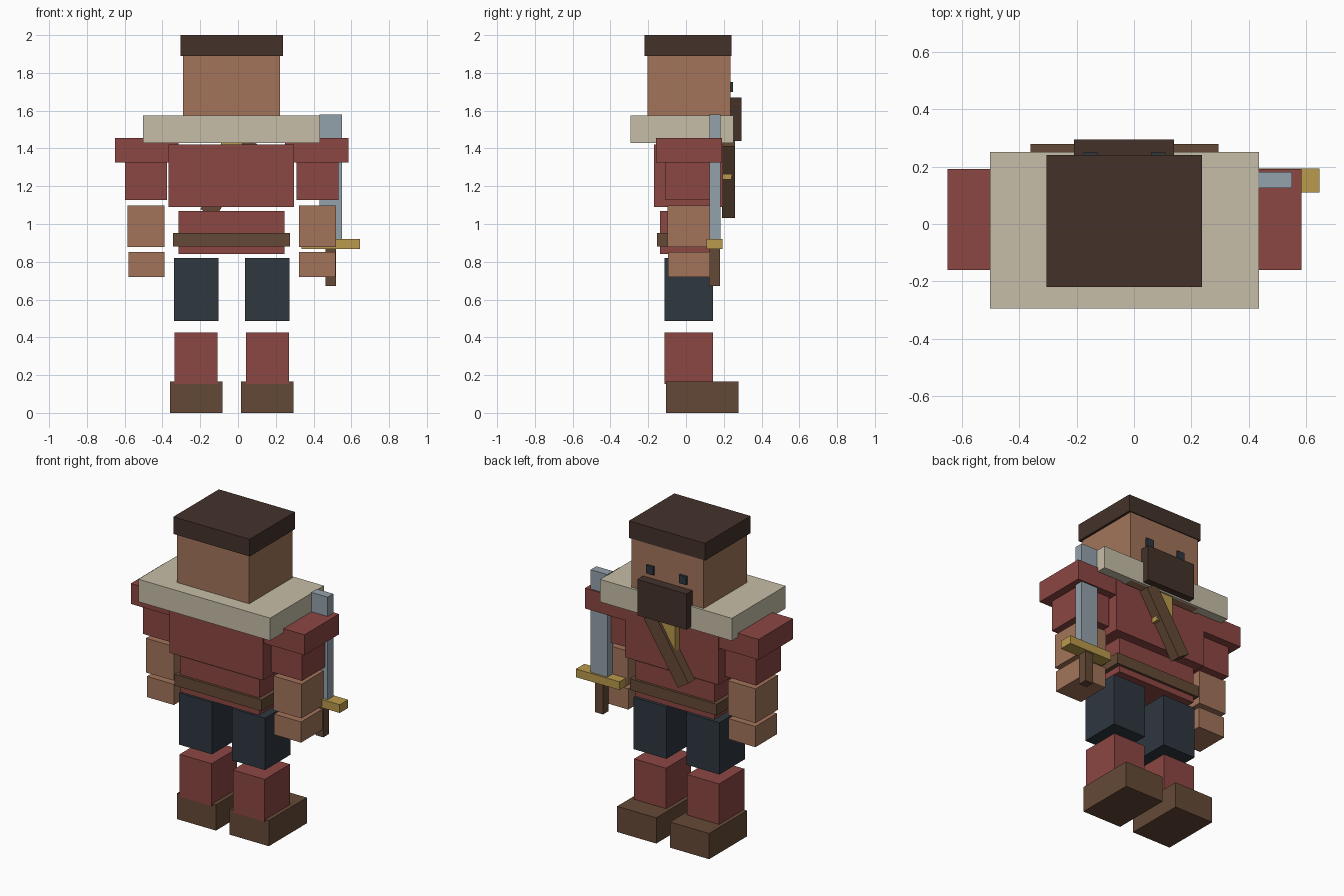
import bpy, math
from mathutils import Matrix, Vector

if "Cube" in bpy.data.objects:
    bpy.data.objects.remove(bpy.data.objects["Cube"])

CX = -0.033  # centre line of the body


def lin(c):
    c /= 255
    return c / 12.92 if c <= 0.04045 else ((c + 0.055) / 1.055) ** 2.4


def material(name, r, g, b):
    m = bpy.data.materials.new(name)
    m.diffuse_color = (lin(r), lin(g), lin(b), 1)
    m.use_nodes = True
    m.node_tree.nodes["Principled BSDF"].inputs["Base Color"].default_value = m.diffuse_color
    return m


HAIR = material("dark hair", 68, 50, 42)
SKIN = material("skin", 162, 116, 90)
RED = material("red cloth", 139, 71, 66)
CREAM = material("cream fur", 198, 190, 168)
STEEL = material("steel", 148, 162, 172)
GOLD = material("gold", 186, 154, 76)
NAVY = material("navy cloth", 46, 55, 63)
BROWN = material("brown leather", 100, 73, 54)


def box(name, mat, x, y, z, tilt=0):
    """Box spanning the given ranges, optionally tilted about the y axis."""
    bpy.ops.mesh.primitive_cube_add(size=1)
    ob = bpy.context.object
    ob.name = name
    ob.data.materials.append(mat)
    size = Vector([r[1] - r[0] for r in (x, y, z)])
    mid = Vector([(r[0] + r[1]) / 2 for r in (x, y, z)])
    ob.data.transform(Matrix.Translation(mid) @ Matrix.Rotation(tilt, 4, 'Y')
                      @ Matrix.Diagonal((*size, 1)))
    return ob


def pair(name, mat, inner, outer, y, z):
    """Left and right boxes, measured outward from the centre line."""
    box("right_" + name, mat, (CX + inner, CX + outer), y, z)
    box("left_" + name, mat, (CX - outer, CX - inner), y, z)


# Head
box("head", SKIN, (-0.29, 0.222), (-0.203, 0.235), (1.43, 1.90))
box("hair", HAIR, (-0.305, 0.237), (-0.22, 0.241), (1.89, 2.0))
box("beard", HAIR, (-0.21, 0.14), (0.21, 0.295), (1.44, 1.67))
pair("eye", NAVY, 0.092, 0.143, (0.22, 0.25), (1.70, 1.753))

# Torso
box("fur_collar", CREAM, (-0.502, 0.435), (-0.295, 0.251), (1.43, 1.575))
box("chest", RED, (-0.367, 0.296), (-0.17, 0.195), (1.09, 1.42))
box("waist", RED, (-0.315, 0.247), (-0.137, 0.162), (0.84, 1.07))
box("belt", BROWN, (-0.343, 0.275), (-0.153, 0.178), (0.88, 0.952))
box("neck_trim", GOLD, (-0.091, 0.025), (0.17, 0.24), (1.235, 1.48))

# Diagonal chest strap
angle = math.radians(32.5)
length = 0.38 / math.cos(angle)
mx, mz = -0.04, 1.245
box("chest_strap", BROWN, (mx - 0.045, mx + 0.045), (0.19, 0.259),
    (mz - length / 2, mz + length / 2), angle)

# Arms
pair("shoulder", RED, 0.283, 0.617, (-0.16, 0.191), (1.325, 1.456))
pair("upper_arm", RED, 0.344, 0.565, (-0.11, 0.142), (1.127, 1.40))
pair("forearm", SKIN, 0.355, 0.553, (-0.098, 0.13), (0.878, 1.098))
pair("hand", SKIN, 0.356, 0.548, (-0.095, 0.125), (0.72, 0.853))

# Legs
pair("thigh", NAVY, 0.071, 0.306, (-0.115, 0.144), (0.487, 0.82))
pair("shin", RED, 0.075, 0.302, (-0.113, 0.143), (0.152, 0.425))
pair("boot", BROWN, 0.049, 0.327, (-0.107, 0.279), (0.0, 0.165))

# Sword
box("sword_blade", STEEL, (0.432, 0.55), (0.125, 0.182), (0.92, 1.58))
box("sword_guard", GOLD, (0.337, 0.647), (0.109, 0.194), (0.868, 0.921))
box("sword_grip", BROWN, (0.464, 0.52), (0.123, 0.18), (0.672, 0.868))
